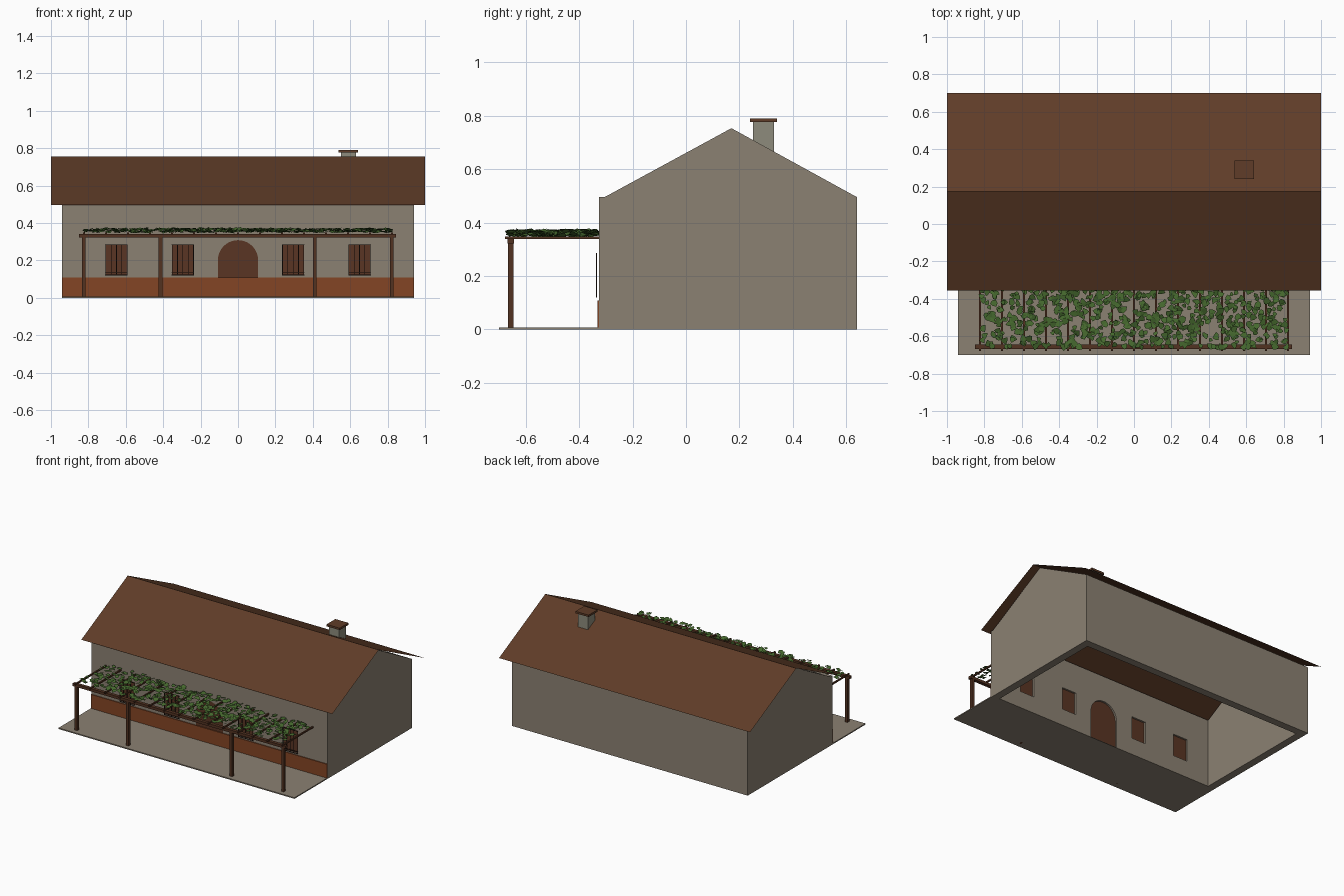
import bpy, bmesh, math, random
from mathutils import Matrix, Vector, Euler

cube = bpy.data.objects.get("Cube")
if cube:
    bpy.data.objects.remove(cube, do_unlink=True)
random.seed(4)


def material(name, r, g, b):
    m = bpy.data.materials.new(name)
    m.use_nodes = True
    m.diffuse_color = (r, g, b, 1)
    node = next(n for n in m.node_tree.nodes if n.type == 'BSDF_PRINCIPLED')
    node.inputs["Base Color"].default_value = (r, g, b, 1)
    node.inputs["Roughness"].default_value = 0.9
    return m


PLASTER = material("plaster", 0.26, 0.22, 0.17)
STONE = material("chimney_stone", 0.27, 0.26, 0.2)
TILE = material("roof_tile", 0.115, 0.046, 0.021)
SKIRT = material("terracotta", 0.23, 0.06, 0.018)
WOOD = material("shutter_wood", 0.1, 0.036, 0.017)
BEAM = material("dark_timber", 0.085, 0.032, 0.015)
IRON = material("iron", 0.03, 0.015, 0.01)
LEAF = material("leaf_green", 0.06, 0.14, 0.027)
LEAF2 = material("leaf_deep_green", 0.042, 0.1, 0.02)


def add(name, mesh, *mats):
    mesh.name = name
    obj = bpy.data.objects.new(name, mesh)
    bpy.context.collection.objects.link(obj)
    mesh.materials.clear()
    for m in mats:
        mesh.materials.append(m)
    return obj


def boxes(name, mat, spans):
    """One object made of boxes, each given as (x0, x1, y0, y1, z0, z1)."""
    bm = bmesh.new()
    for s in spans:
        lo, hi = Vector(s[0::2]), Vector(s[1::2])
        mtx = Matrix.Translation((lo + hi) / 2) @ Matrix.Diagonal((*(hi - lo), 1))
        bmesh.ops.create_cube(bm, size=1, matrix=mtx)
    mesh = bpy.data.meshes.new(name)
    bm.to_mesh(mesh)
    bm.free()
    return add(name, mesh, mat)


def slab(name, mat, loops, depth, centre, turn):
    """Filled outline with holes, extruded and stood upright."""
    curve = bpy.data.curves.new(name, 'CURVE')
    curve.dimensions, curve.fill_mode = '2D', 'BOTH'
    curve.extrude = depth / 2
    for loop in loops:
        sp = curve.splines.new('POLY')
        sp.points.add(len(loop) - 1)
        for p, (u, v) in zip(sp.points, loop):
            p.co = (u, v, 0, 1)
        sp.use_cyclic_u = True
    temp = bpy.data.objects.new(name + "_outline", curve)
    bpy.context.collection.objects.link(temp)
    graph = bpy.context.evaluated_depsgraph_get()
    mesh = bpy.data.meshes.new_from_object(temp.evaluated_get(graph))
    bpy.data.objects.remove(temp, do_unlink=True)
    mesh.transform(Matrix.Translation(centre)
                   @ Euler((math.pi / 2, 0, turn)).to_matrix().to_4x4())
    for poly in mesh.polygons:
        poly.use_smooth = False
    return add(name, mesh, mat)


def rect(x0, x1, z0, z1):
    return [(x0, z0), (x1, z0), (x1, z1), (x0, z1)]


W, FRONT, BACK, EAVE, RIDGE = 0.94, -0.325, 0.64, 0.495, 0.755
WINDOWS = (-0.65, -0.295, 0.295, 0.65)

# Front wall with window openings and arched doorway
arch = [(0.108 * math.cos(a), 0.2 + 0.108 * math.sin(a))
        for a in (math.pi * i / 20 for i in range(21))]
door = [(-0.108, 0.003), (0.108, 0.003)] + arch
openings = [rect(x - 0.057, x + 0.057, 0.122, 0.283) for x in WINDOWS]
slab("front_wall", PLASTER, [rect(-W, W, 0, EAVE), door] + openings,
     0.02, (0, FRONT + 0.01, 0), 0)
slab("front_door", WOOD, [door], 0.005, (0, FRONT + 0.005, 0), 0)
for i, hole in enumerate(openings):
    slab(f"window_shutter_{i + 1}", WOOD, [hole], 0.005, (0, FRONT + 0.005, 0), 0)

# Gable walls and back wall, hollow and open below
gable = [(FRONT + 0.02, 0), (BACK, 0), (BACK, EAVE), (0.17, RIDGE - 0.002),
         (FRONT + 0.02, EAVE)]
for side, label in ((1, "left"), (-1, "right")):
    slab(f"{label}_gable_wall", PLASTER, [gable], 0.055,
         (side * (W - 0.0275), 0, 0), math.pi / 2)
boxes("back_wall", PLASTER, [(-W + 0.055, W - 0.055, BACK - 0.055, BACK, 0, EAVE)])

# Painted skirt along the front and the terrace
boxes("wall_skirt", SKIRT, [(-W, W, FRONT - 0.006, FRONT, 0.008, 0.108)])
boxes("terrace", PLASTER, [(-W, W, -0.7, FRONT, 0, 0.008)])

# Thin roof sheet with two slopes
roof = bpy.data.meshes.new("roof")
roof.from_pydata([(x, y, z) for y, z in ((-0.355, EAVE), (0.173, RIDGE), (0.7, EAVE))
                  for x in (-1, 1)], [], [(0, 1, 3, 2), (2, 3, 5, 4)])
add("roof", roof, TILE)

# Chimney
boxes("chimney", STONE, [(0.55, 0.63, 0.25, 0.33, 0.665, 0.776)])
boxes("chimney_cap", TILE, [(0.538, 0.642, 0.24, 0.34, 0.776, 0.79)])

# Iron window grilles
bars = []
for x in WINDOWS:
    for i in range(5):
        c = x + (i - 2) * 0.0285
        bars.append((c - 0.0018, c + 0.0018, -0.336, -0.3325, 0.12, 0.286))
    for z in (0.122, 0.136, 0.284):
        bars.append((x - 0.06, x + 0.06, -0.336, -0.3325, z - 0.0018, z + 0.0018))
boxes("window_grilles", IRON, bars)

# Pergola posts, beam and rafters
boxes("pergola_posts", BEAM, [(x - 0.01, x + 0.01, -0.667, -0.645, 0, 0.325)
                              for x in (-0.825, -0.414, 0.411, 0.822)])
boxes("pergola_beam", BEAM, [(-0.85, 0.845, -0.668, -0.644, 0.322, 0.341)])
boxes("pergola_rafters", BEAM, [(x - 0.005, x + 0.005, -0.678, FRONT, 0.338, 0.348)
                                for x in (-0.824 + 0.1177 * i for i in range(15))])

# Vine leaves scattered over the pergola
bm = bmesh.new()
outline = (1.0, 0.75, 0.95, 0.6, 0.95, 0.75)
for i in range(720):
    size = random.uniform(0.014, 0.025)
    place = Matrix.Translation((random.uniform(-0.815, 0.815),
                                random.uniform(-0.66, -0.335),
                                random.uniform(0.352, 0.37)))
    tilt = Euler((random.uniform(-0.4, 0.4), random.uniform(-0.4, 0.4),
                  random.uniform(0, math.tau))).to_matrix().to_4x4()
    verts = []
    for k, r in enumerate(outline):
        a = math.tau * k / len(outline)
        r *= size * random.uniform(0.8, 1.15)
        verts.append(bm.verts.new(place @ tilt @ Vector((r * math.cos(a),
                                                         r * math.sin(a), 0))))
    bm.faces.new(verts).material_index = int(random.random() < 0.4)
leaves = bpy.data.meshes.new("vine_leaves")
bm.to_mesh(leaves)
bm.free()
add("vine_leaves", leaves, LEAF, LEAF2)
